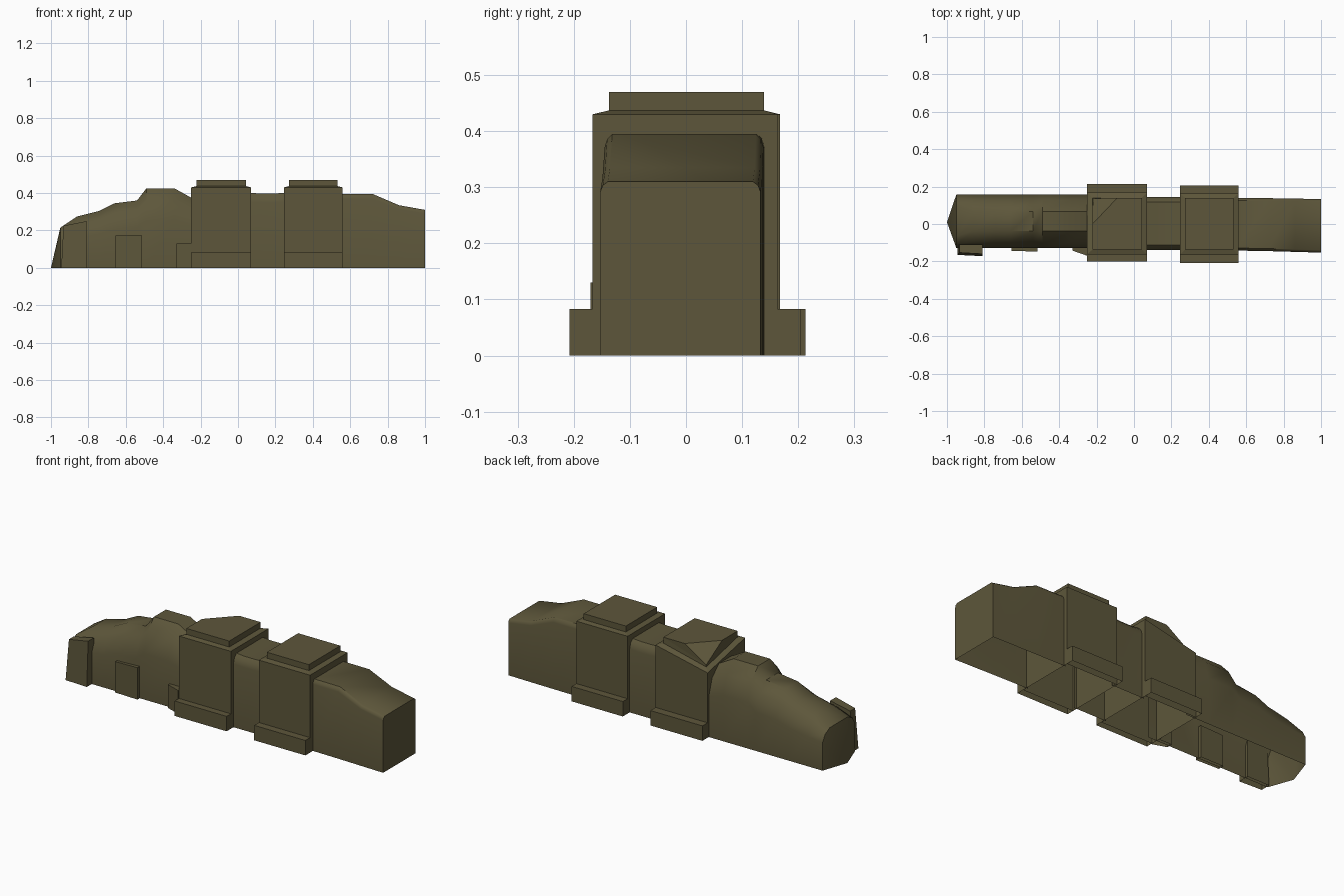
import bpy, bmesh
from mathutils import Vector

if "Cube" in bpy.data.objects:
    bpy.data.objects.remove(bpy.data.objects["Cube"])

mat = bpy.data.materials.new("olive brown")
mat.diffuse_color = (0.110, 0.094, 0.043, 1)
mat.use_nodes = True
mat.node_tree.nodes["Principled BSDF"].inputs["Base Color"].default_value = mat.diffuse_color


def finish(bm, name, smooth=False):
    bmesh.ops.recalc_face_normals(bm, faces=bm.faces)
    me = bpy.data.meshes.new(name)
    bm.to_mesh(me)
    bm.free()
    me.materials.append(mat)
    ob = bpy.data.objects.new(name, me)
    bpy.context.collection.objects.link(ob)
    if smooth:
        bpy.ops.object.select_all(action='DESELECT')
        ob.select_set(True)
        bpy.context.view_layer.objects.active = ob
        bpy.ops.object.shade_smooth_by_angle(angle=0.7)
    return ob


def loft(name, rings, close_loop=False, cap_end=False, nose=None, smooth=False):
    """Skin a list of point rings; optional end cap and pointed nose."""
    bm = bmesh.new()
    vs = [[bm.verts.new(p) for p in r] for r in rings]
    n = len(rings[0])
    for a, b in zip(vs, vs[1:]):
        for i in range(n if close_loop else n - 1):
            j = (i + 1) % n
            bm.faces.new((a[i], a[j], b[j], b[i]))
    if cap_end:
        bm.faces.new(vs[-1])
    if nose:
        tip = bm.verts.new(nose)
        for i in range(n - 1):
            bm.faces.new((vs[0][i], vs[0][i + 1], tip))
    return finish(bm, name, smooth)


def section(x, yf, yb, top, r):
    """Wall cross-section with rounded shoulders, r = roundness."""
    return [(x, yf, 0), (x, yf, top * (1 - .4 * r)), (x, yf + .03 * r, top * (1 - .15 * r)),
            (x, yf + .09 * r, top), (x, yb - .09 * r, top),
            (x, yb - .03 * r, top * (1 - .15 * r)), (x, yb, top * (1 - .4 * r)), (x, yb, 0)]


# Long rounded left wall with pointed nose
left = [(-.95, .215), (-.86, .275), (-.74, .305), (-.66, .345), (-.54, .36),
        (-.49, .425), (-.34, .425), (-.25, .375), (-.2, .365)]
loft("left_wall", [section(x, -.128, .157, t, 1 if x > -.9 else .7) for x, t in left],
     nose=(-1, .01, 0), smooth=True)

# Short wall between the towers
loft("middle_wall", [section(x, -.14, .145, t, .3) for x, t in
                     [(.06, .402), (.12, .397), (.19, .397), (.26, .402)]], smooth=True)

# Right wall with sloping roof and flat end
loft("right_wall", [section(x, yf, yb, t, r) for x, yf, yb, t, r in
                    [(.55, -.142, .14, .395, .15), (.72, -.145, .138, .395, .15),
                     (.86, -.149, .136, .335, .15), (1, -.153, .133, .31, .15)]],
     cap_end=True, smooth=True)


def rect(x0, x1, y0, y1, z):
    return [(x0, y0, z), (x1, y0, z), (x1, y1, z), (x0, y1, z)]


# Towers with chamfered shoulders, raised caps and wide feet
for name, x0, x1, dy, broken in (("left_tower", -.25, .07, .005, True),
                                 ("right_tower", .245, .56, -.003, False)):
    a, b = -.165 + dy / 2, .165 + dy / 2
    rings = [rect(x0, x1, a, b, 0), rect(x0, x1, a, b, .43),
             rect(x0 + .028, x1 - .028, -.137, .139, .437),
             rect(x0 + .028, x1 - .028, -.137, .139, .47)]
    if broken:
        # collapsed back left corner, so the cap loses that corner
        rings = [[(p[0], p[1], p[2]) for p in r] for r in rings]
        rings[1][3] = (x0, b, .36)
        rings[2][3] = (x0 + .028, .139, .375)
        rings[3][3] = (x0 + .03, .137, .385)
        bm = bmesh.new()
        vs = [[bm.verts.new(p) for p in r] for r in rings]
        for r, s in zip(vs, vs[1:]):
            for i in range(4):
                j = (i + 1) % 4
                bm.faces.new((r[i], r[j], s[j], s[i]))
        f, g, h, k = vs[3]
        m = bm.verts.new((-.09, .139, .47))   # break point on back edge
        q = bm.verts.new((x0 + .028, .0, .47))  # break point on left edge
        bm.faces.new((f, g, h, m, q))
        bm.faces.new((q, m, k))
        bm.faces.new((h, k, m))
        bm.faces.new((f, q, k))
        finish(bm, name)
    else:
        loft(name, rings, close_loop=True, cap_end=True)
    for side, ya, yb in (("front", -.205 + dy, a), ("back", b, .208 + dy)):
        loft(f"{name}_{side}_foot", [rect(x0, x1, ya, yb, 0), rect(x0, x1, ya, yb, .083)],
             close_loop=True, cap_end=True)


# Small blocks on the front of the left wall: x range, front y at each end, height at each end
for name, x0, x1, ya, yb, za, zb in (("end_buttress", -.945, -.81, -.165, -.172, .225, .25),
                                     ("door_panel", -.655, -.515, -.143, -.148, .172, .177),
                                     ("tower_buttress", -.33, -.25, -.142, -.17, .13, .13)):
    back = -.11
    base = [(x0, ya, 0), (x1, yb, 0), (x1, back, 0), (x0, back, 0)]
    lean = .012 if name == "end_buttress" else 0
    top = [(x0 + lean, ya + lean, za), (x1, yb + lean, zb), (x1, back, zb), (x0 + lean, back, za)]
    loft(name, [base, top], close_loop=True, cap_end=True)
